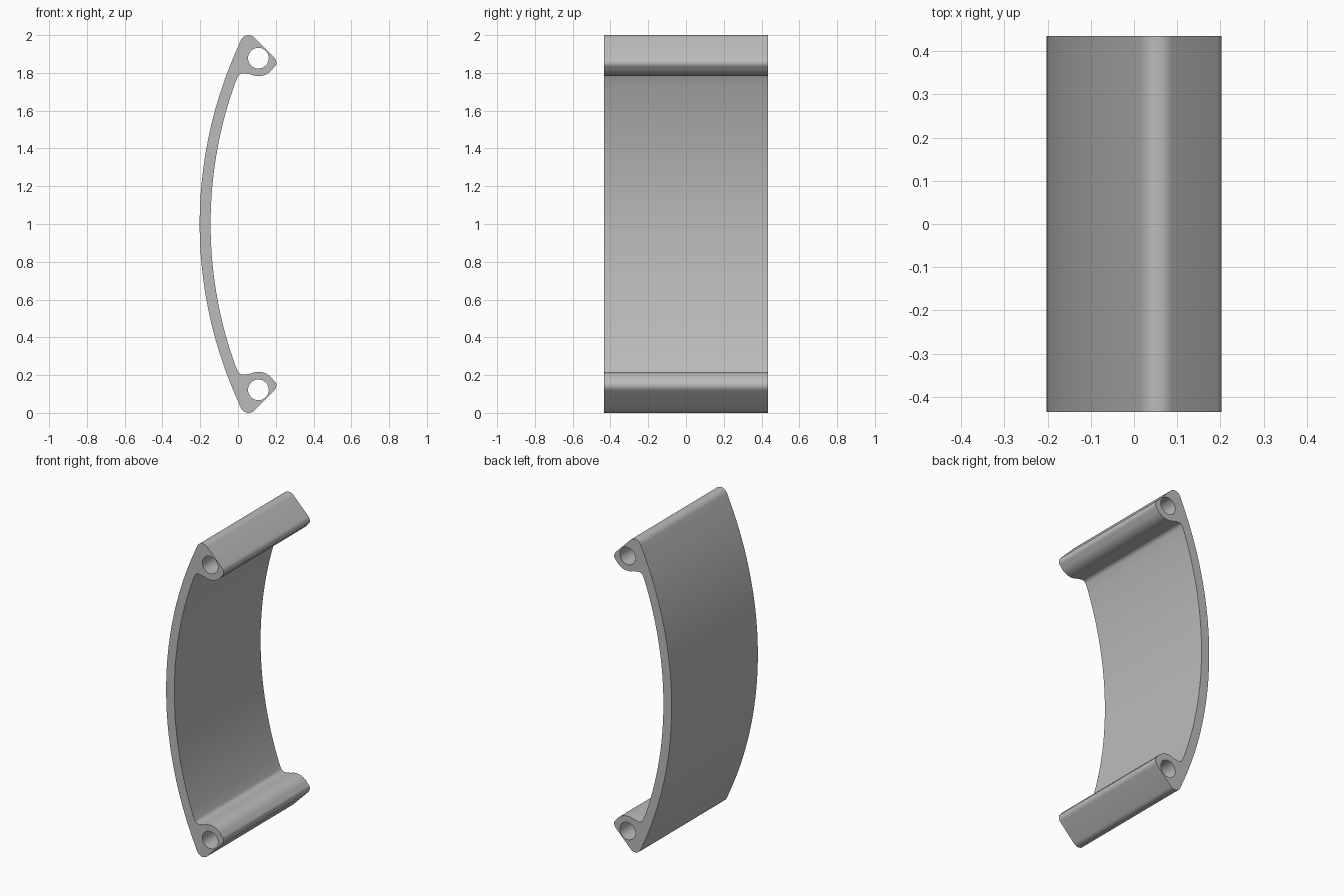
import bpy
import bmesh
from math import cos, sin, radians, atan2, degrees
from mathutils import Matrix

cube = bpy.data.objects.get("Cube")
if cube:
    bpy.data.objects.remove(cube, do_unlink=True)

HALF_DEPTH = 0.435
MID_Z = 1.0


def arc(cx, cz, r, start, end, n):
    """Points along an arc, angles in degrees."""
    angles = [radians(start + (end - start) * i / n) for i in range(n + 1)]
    return [(cx + r * cos(a), cz + r * sin(a)) for a in angles]


def mirrored(points):
    """Same points reflected about mid height, in reverse order."""
    return [(x, 2 * MID_Z - z) for x, z in reversed(points)]


# Upper lug outline, from the inner wall round to the outer wall
lug = (arc(0.027, 1.768, 0.03, 159, 80, 8)            # fillet to the wall
       + arc(0.108, 1.878, 0.095, 245, 328, 14)       # rounded underside
       + arc(0.163, 1.853, 0.04, -20, 45, 8)          # outer nose
       + arc(0.056, 1.955, 0.045, 45, 154.7, 12))     # top nose

# Curved wall, two concentric arcs
CENTRE_X, OUTER_R, INNER_R = 2.064, 2.267, 2.209


def wall(radius, end):
    a = degrees(atan2(end[1] - MID_Z, end[0] - CENTRE_X))
    return arc(CENTRE_X, MID_Z, radius, a, 360 - a, 48)[1:-1]


outer = wall(OUTER_R, lug[-1])
inner = wall(INNER_R, lug[0])
outline = lug + outer + mirrored(lug) + inner[::-1]

# Pin holes through both lugs
hole = arc(0.108, 1.878, 0.055, 0, 360, 40)[:-1]

# Filled profile with holes, extruded to depth
curve = bpy.data.curves.new("bracket_profile", "CURVE")
curve.dimensions = "2D"
curve.fill_mode = "BOTH"
curve.extrude = HALF_DEPTH
for loop in (outline, hole, mirrored(hole)):
    spline = curve.splines.new("POLY")
    spline.points.add(len(loop) - 1)
    for point, (x, z) in zip(spline.points, loop):
        point.co = (x, z, 0, 1)
    spline.use_cyclic_u = True

helper = bpy.data.objects.new("profile_helper", curve)
bpy.context.collection.objects.link(helper)
bpy.context.view_layer.update()
graph = bpy.context.evaluated_depsgraph_get()
mesh = bpy.data.meshes.new_from_object(helper.evaluated_get(graph))
bpy.data.objects.remove(helper, do_unlink=True)

# Stand the profile upright and weld caps to sides
bm = bmesh.new()
bm.from_mesh(mesh)
bm.transform(Matrix.Rotation(radians(90), 4, "X"))
bmesh.ops.remove_doubles(bm, verts=bm.verts, dist=0.0001)
bmesh.ops.recalc_face_normals(bm, faces=bm.faces)
bm.to_mesh(mesh)
bm.free()

# Grey finish
grey = bpy.data.materials.new("plain_grey")
grey.use_nodes = True
colour = (0.5, 0.5, 0.5, 1)
grey.diffuse_color = colour
grey.node_tree.nodes["Principled BSDF"].inputs["Base Color"].default_value = colour
mesh.materials.clear()
mesh.materials.append(grey)

bracket = bpy.data.objects.new("curved_bracket", mesh)
bpy.context.collection.objects.link(bracket)
bpy.ops.object.select_all(action="DESELECT")
bracket.select_set(True)
bpy.context.view_layer.objects.active = bracket
bpy.ops.object.shade_smooth_by_angle(angle=radians(30))
